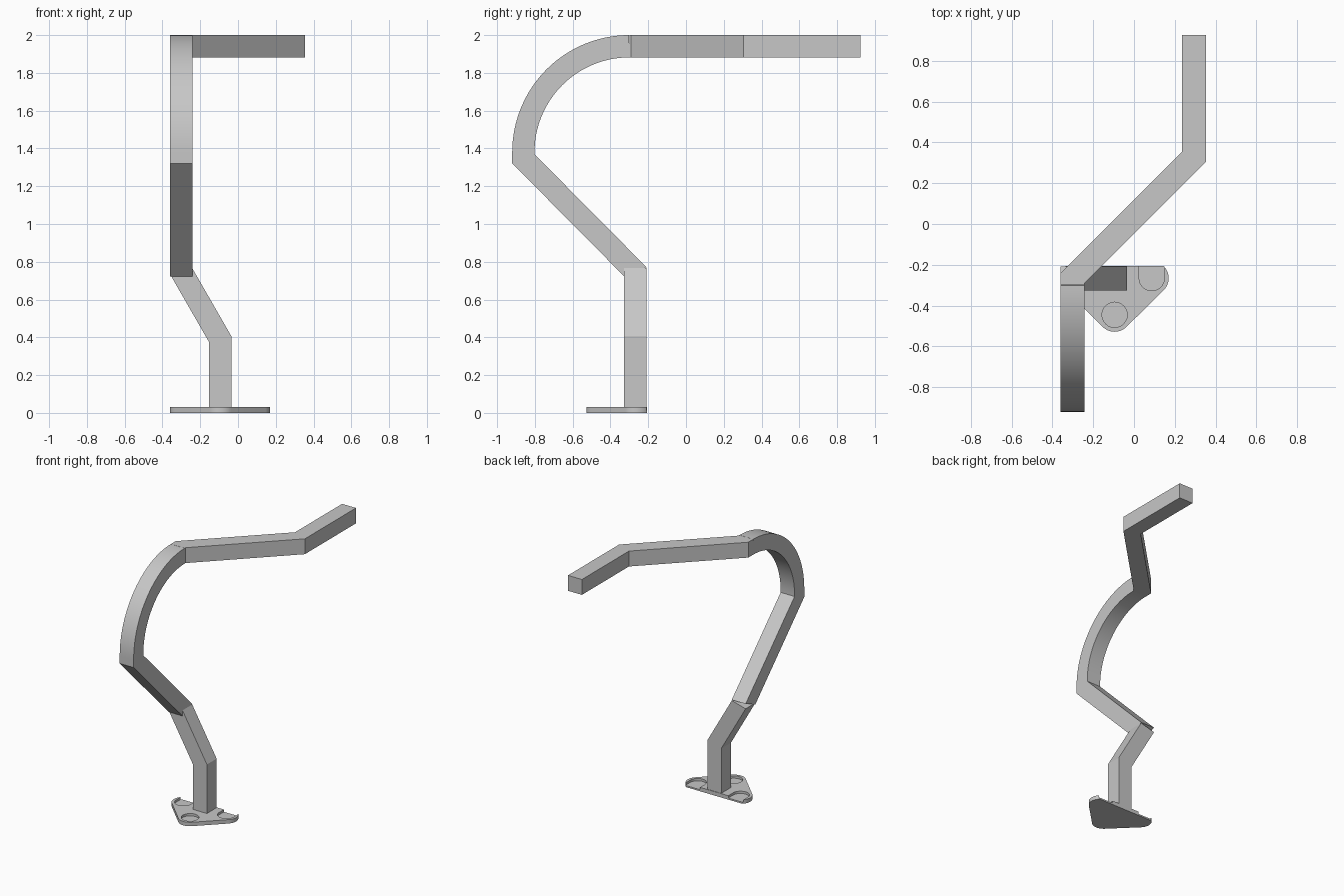
import bpy
import bmesh
from math import sin, cos, radians
from mathutils import Vector

if "Cube" in bpy.data.objects:
    bpy.data.objects.remove(bpy.data.objects["Cube"])

GREY = (0.57, 0.57, 0.57, 1)
grey = bpy.data.materials.new("grey metal")
grey.use_nodes = True
grey.diffuse_color = GREY
grey.node_tree.nodes["Principled BSDF"].inputs["Base Color"].default_value = GREY

WIDTH = 0.118


def make_object(name, bm):
    bmesh.ops.recalc_face_normals(bm, faces=bm.faces)
    mesh = bpy.data.meshes.new(name)
    bm.to_mesh(mesh)
    bm.free()
    mesh.materials.append(grey)
    obj = bpy.data.objects.new(name, mesh)
    bpy.context.collection.objects.link(obj)
    return obj


def smooth(obj):
    bpy.ops.object.select_all(action='DESELECT')
    obj.select_set(True)
    bpy.context.view_layer.objects.active = obj
    bpy.ops.object.shade_smooth_by_angle(angle=radians(20))


def square_bar(name, path, place, start=None, end=None):
    """Mitred square bar along a flat path; place(u, v, side) gives 3D points."""
    pts = [Vector(p) for p in path]
    dirs = [(b - a).normalized() for a, b in zip(pts, pts[1:])]
    before = [Vector(start) if start else dirs[0]] + dirs
    after = dirs + [Vector(end) if end else dirs[-1]]
    bm = bmesh.new()
    rings = []
    for p, d0, d1 in zip(pts, before, after):
        n0, n1 = Vector((-d0.y, d0.x)), Vector((-d1.y, d1.x))
        miter = (n0 + n1) / (1 + n0.dot(n1)) * WIDTH / 2
        corners = ((p + miter, -1), (p + miter, 1), (p - miter, 1), (p - miter, -1))
        rings.append([bm.verts.new(place(q.x, q.y, s * WIDTH / 2)) for q, s in corners])
    for a, b in zip(rings, rings[1:]):
        for i in range(4):
            j = (i + 1) % 4
            bm.faces.new((a[i], a[j], b[j], b[i]))
    bm.faces.new(rings[0])
    bm.faces.new(rings[-1])
    obj = make_object(name, bm)
    smooth(obj)
    return obj


def arc(cx, cy, r, a0, a1, steps):
    angles = [radians(a0 + (a1 - a0) * i / steps) for i in range(steps + 1)]
    return [(cx + r * cos(a), cy + r * sin(a)) for a in angles]


def slab(name, outline, z0, z1):
    bm = bmesh.new()
    face = bm.faces.new([bm.verts.new((x, y, z0)) for x, y in outline])
    top = bmesh.ops.extrude_face_region(bm, geom=[face])["geom"]
    verts = [v for v in top if isinstance(v, bmesh.types.BMVert)]
    bmesh.ops.translate(bm, verts=verts, vec=(0, 0, z1 - z0))
    return make_object(name, bm)


# Upright post that bends sideways
square_bar("lower_post", [(-0.094, 0.02), (-0.094, 0.39), (-0.301, 0.75)],
           lambda u, v, s: (u, -0.268 + s, v), end=(0, 1))

# Forward leaning arm and quarter-round bend
bend = arc(-0.3, 1.38, 0.561, 180, 90, 32)
square_bar("curved_arm", [(-0.268, 0.747), (-0.861, 1.345)] + bend,
           lambda u, v, s: (-0.301 + s, u, v), start=(0, 1))

# Flat top bar running diagonally, then straight back
square_bar("top_bar", [(-0.301, -0.3), (-0.301, -0.266), (0.295, 0.33), (0.295, 0.925)],
           lambda u, v, s: (u, v, 1.941 + s))

# Rounded triangular foot plate with a flat back
MID, SIDE, BACK, FRONT, ROUND, HOLE = -0.095, 0.182, -0.265, -0.445, 0.083, 0.062
right_end = arc(MID + SIDE, BACK, ROUND, -45, 46, 12)
left_end = [(2 * MID - x, y) for x, y in reversed(right_end)]
tip = arc(MID, FRONT, ROUND, -135, -45, 12)
plate = slab("foot_plate", tip + right_end + left_end, 0, 0.03)

# Blind recesses: round at the tip, open to the back at both ends
outlines = [arc(MID, FRONT, HOLE, 0, 345, 23)]
for cx in (MID - SIDE, MID + SIDE):
    outlines.append(arc(cx, BACK, HOLE, 180, 360, 16)
                    + [(cx + HOLE, -0.15), (cx - HOLE, -0.15)])
for outline in outlines:
    cutter = slab("recess_cutter", outline, 0.012, 0.06)
    cutter.hide_render = True
    mod = plate.modifiers.new("recess", 'BOOLEAN')
    mod.operation = 'DIFFERENCE'
    mod.solver = 'EXACT'
    mod.object = cutter
    bpy.context.view_layer.objects.active = plate
    bpy.ops.object.modifier_apply(modifier=mod.name)
    bpy.data.objects.remove(cutter)
smooth(plate)
